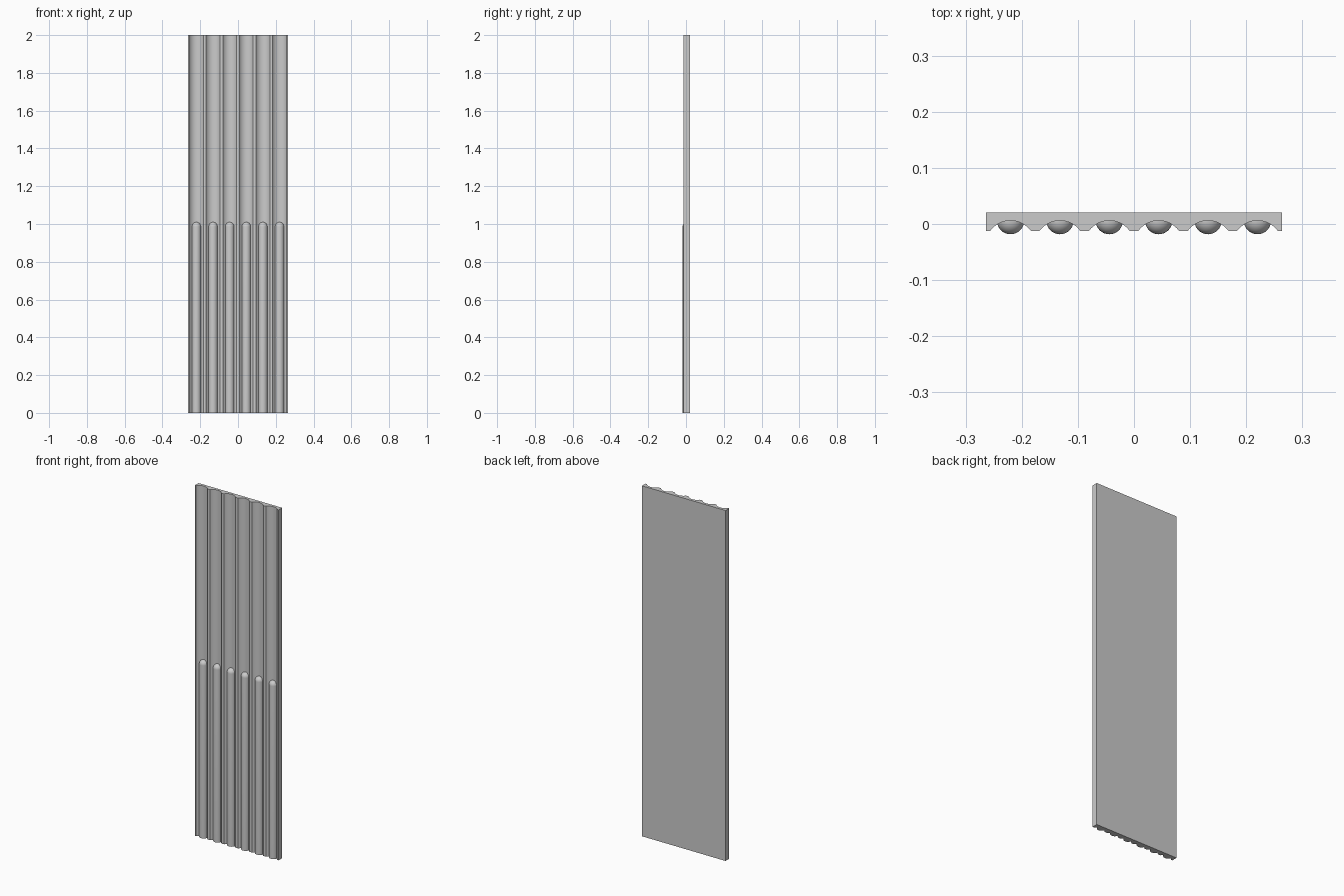
import bpy, bmesh, math

if "Cube" in bpy.data.objects:
    bpy.data.objects.remove(bpy.data.objects["Cube"])

HEIGHT = 2.0
PITCH, COUNT = 0.088, 6
BACK, FACE = 0.0205, -0.0122      # back plane and fillet face
HALF_W, SAG = 0.0362, 0.0182      # flute half width and depth
FLUTE_R = (HALF_W**2 + SAG**2) / (2 * SAG)
FLUTE_Y = FACE + SAG              # deepest line of a flute
CABLE_R, CABLE_TOP = 0.0243, 1.01
centres = [(i - (COUNT - 1) / 2) * PITCH for i in range(COUNT)]


def make_object(name, bm):
    bmesh.ops.recalc_face_normals(bm, faces=bm.faces)
    mesh = bpy.data.meshes.new(name)
    bm.to_mesh(mesh)
    bm.free()
    obj = bpy.data.objects.new(name, mesh)
    bpy.context.collection.objects.link(obj)
    bpy.ops.object.select_all(action='DESELECT')
    obj.select_set(True)
    bpy.context.view_layer.objects.active = obj
    bpy.ops.object.shade_smooth_by_angle(angle=math.radians(30))
    return obj


# Fluted shaft: flat-backed profile with concave channels, extruded upward
half = COUNT * PITCH / 2
profile = [(-half, BACK), (-half, FACE)]
sweep = math.asin(HALF_W / FLUTE_R)
for cx in centres:
    for k in range(17):
        a = sweep * (k / 8 - 1)
        profile.append((cx + FLUTE_R * math.sin(a),
                        FLUTE_Y - FLUTE_R * (1 - math.cos(a))))
profile += [(half, FACE), (half, BACK)]
bm = bmesh.new()
base = bm.faces.new([bm.verts.new((x, y, 0)) for x, y in profile])
ext = bmesh.ops.extrude_face_region(bm, geom=[base])
for v in ext['geom']:
    if isinstance(v, bmesh.types.BMVert):
        v.co.z = HEIGHT
make_object("fluted_shaft", bm)


# Cable: half-round rod with a domed top, seated in the lower half of a flute
def cable(name, cx):
    bm = bmesh.new()
    z0 = CABLE_TOP - CABLE_R
    levels = [(0, CABLE_R)]
    for k in range(8):
        p = math.pi / 2 * k / 8
        levels.append((z0 + CABLE_R * math.sin(p), CABLE_R * math.cos(p)))
    rings = []
    for z, r in levels:
        angles = [math.pi * (1 + k / 16) for k in range(17)]
        rings.append([bm.verts.new((cx + r * math.cos(a),
                                    FLUTE_Y + r * math.sin(a), z))
                      for a in angles])
    for lo, hi in zip(rings, rings[1:]):
        for k in range(17):
            n = (k + 1) % 17
            bm.faces.new((lo[k], lo[n], hi[n], hi[k]))
    tip = bm.verts.new((cx, FLUTE_Y, CABLE_TOP))
    for k in range(17):
        bm.faces.new((rings[-1][k], rings[-1][(k + 1) % 17], tip))
    bm.faces.new(rings[0])
    make_object(name, bm)


for i, cx in enumerate(centres):
    cable(f"cable_{i + 1}", cx)
